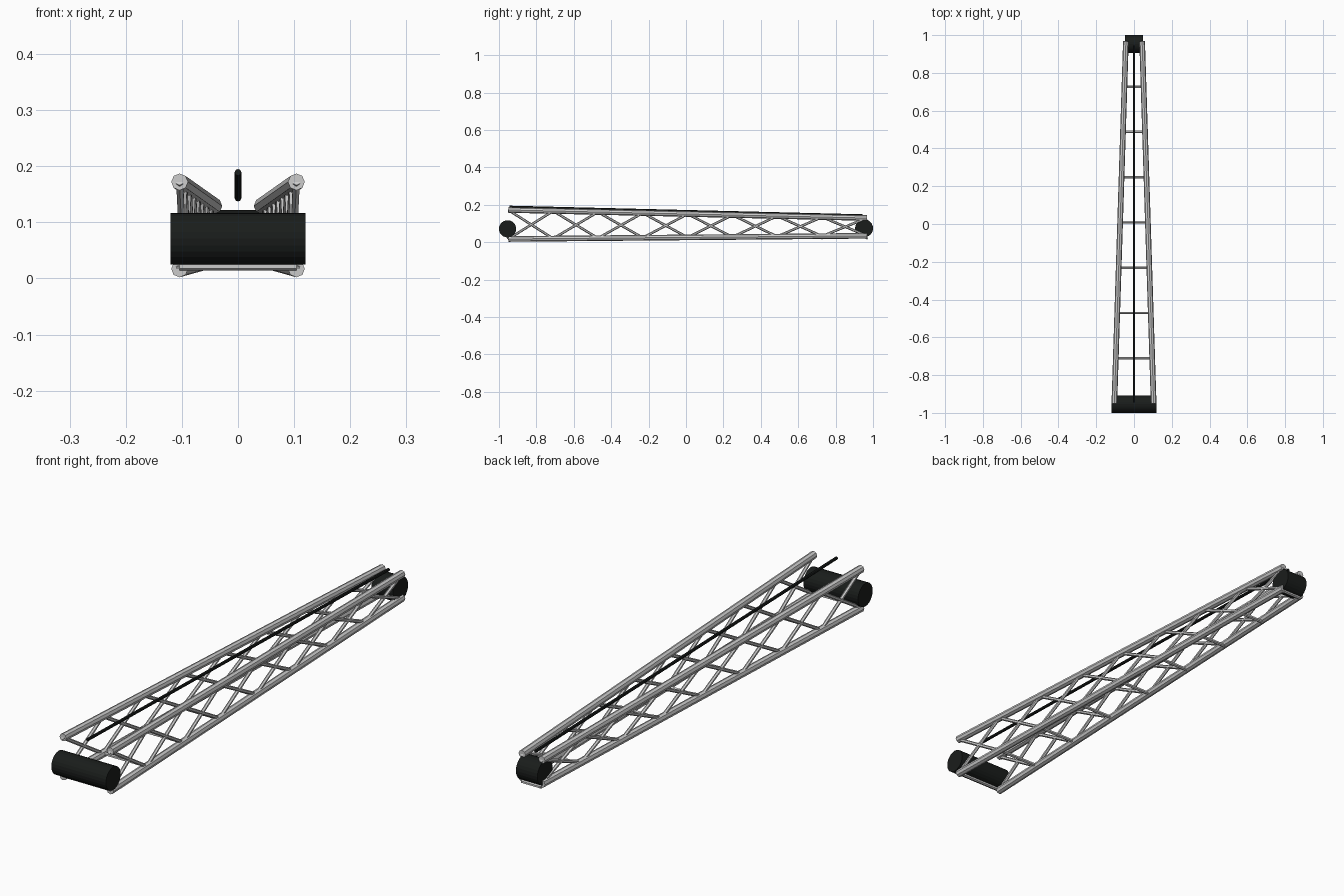
import bpy
from mathutils import Vector

if "Cube" in bpy.data.objects:
    bpy.data.objects.remove(bpy.data.objects["Cube"])

Y0, Y1 = -0.95, 0.967
BAYS = 8

black = bpy.data.materials.new("black")
black.diffuse_color = (0.01, 0.012, 0.011, 1)
black.use_nodes = True
black.node_tree.nodes["Principled BSDF"].inputs["Base Color"].default_value = black.diffuse_color


def rod(name, a, b, r, sides, mat=None):
    a, b = Vector(a), Vector(b)
    d = b - a
    bpy.ops.mesh.primitive_cylinder_add(vertices=sides, radius=r, depth=d.length,
                                        location=(a + b) / 2)
    o = bpy.context.object
    o.name = name
    o.rotation_mode = 'QUATERNION'
    o.rotation_quaternion = d.to_track_quat('Z', 'Y')
    if mat:
        o.data.materials.append(mat)
    return o


def chord_point(side, top, t):
    # Point on a tapering main tube, t = 0 front to 1 back
    x = 0.104 + (0.043 - 0.104) * t
    z = 0.172 + (0.129 - 0.172) * t if top else 0.017 + (0.034 - 0.017) * t
    return Vector((side * x, Y0 + (Y1 - Y0) * t, z))


# Four main tubes and crossed side bracing
for side, label in ((-1, "left"), (1, "right")):
    for top, level in ((True, "top"), (False, "bottom")):
        rod(f"{label}_{level}_tube", chord_point(side, top, 0),
            chord_point(side, top, 1), 0.015, 8)
    for i in range(BAYS):
        t, u = i / BAYS, (i + 1) / BAYS
        for top in (True, False):
            rod(f"{label}_brace", chord_point(side, top, t),
                chord_point(side, not top, u), 0.007, 6)

# Rungs across the underside
for i in range(BAYS + 1):
    p = chord_point(1, False, i / BAYS)
    rod("bottom_rung", (-p.x, p.y, 0.021), (p.x, p.y, 0.021), 0.007, 6)

# End rollers and overhead cable
rod("front_roller", (-0.12, -0.954, 0.071), (0.12, -0.954, 0.071), 0.046, 24, black)
rod("back_roller", (-0.047, 0.952, 0.074), (0.047, 0.952, 0.074), 0.048, 24, black)
rod("cable", (0, -0.945, 0.189), (0, 0.945, 0.143), 0.006, 8, black)
